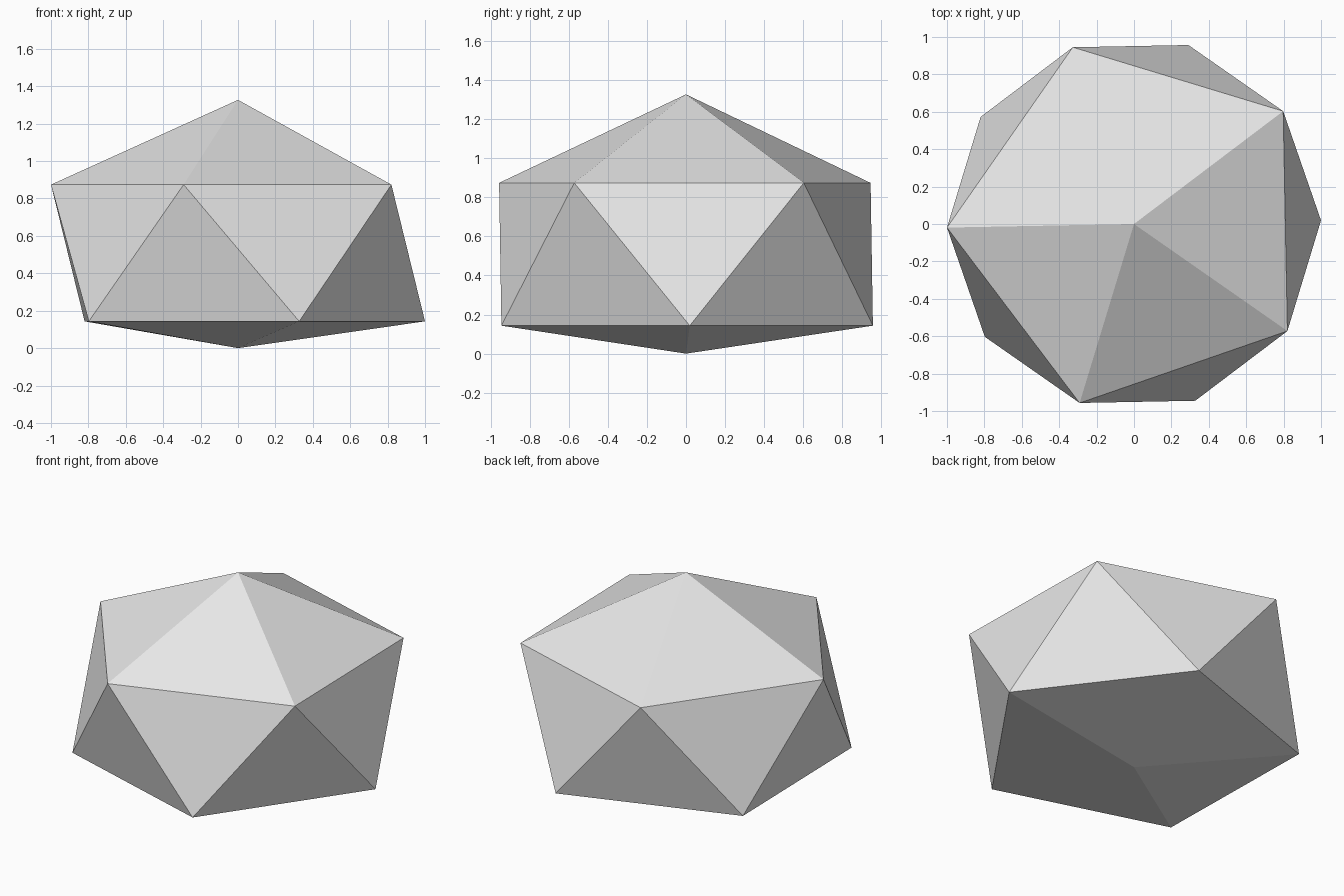
import bpy
import bmesh
from math import cos, sin, radians

cube = bpy.data.objects.get("Cube")
if cube:
    bpy.data.objects.remove(cube, do_unlink=True)

# Plain light grey
GREY = (0.8, 0.8, 0.8, 1.0)
grey = bpy.data.materials.new("light_grey")
grey.use_nodes = True
grey.diffuse_color = GREY
grey.node_tree.nodes["Principled BSDF"].inputs["Base Color"].default_value = GREY

SIDES = 5
TURN = 1.1  # slight twist about z, in degrees


def ring(bm, z, start):
    """Five evenly spaced vertices on a unit circle at height z."""
    angles = [radians(start + 360 / SIDES * i) for i in range(SIDES)]
    return [bm.verts.new((cos(a), sin(a), z)) for a in angles]


# Faceted stone: two staggered rings closed by a tall cap and a shallow base
bm = bmesh.new()
base = bm.verts.new((0, 0, 0))
lower = ring(bm, 0.143, TURN)
upper = ring(bm, 0.874, TURN + 180 / SIDES)
peak = bm.verts.new((0, 0, 1.327))

for i in range(SIDES):
    j = (i + 1) % SIDES
    bm.faces.new((base, lower[j], lower[i]))
    bm.faces.new((lower[i], lower[j], upper[i]))
    bm.faces.new((lower[j], upper[j], upper[i]))
    bm.faces.new((upper[i], upper[j], peak))

bmesh.ops.recalc_face_normals(bm, faces=bm.faces)
mesh = bpy.data.meshes.new("faceted_stone")
bm.to_mesh(mesh)
bm.free()
mesh.materials.append(grey)
stone = bpy.data.objects.new("faceted_stone", mesh)
bpy.context.collection.objects.link(stone)
